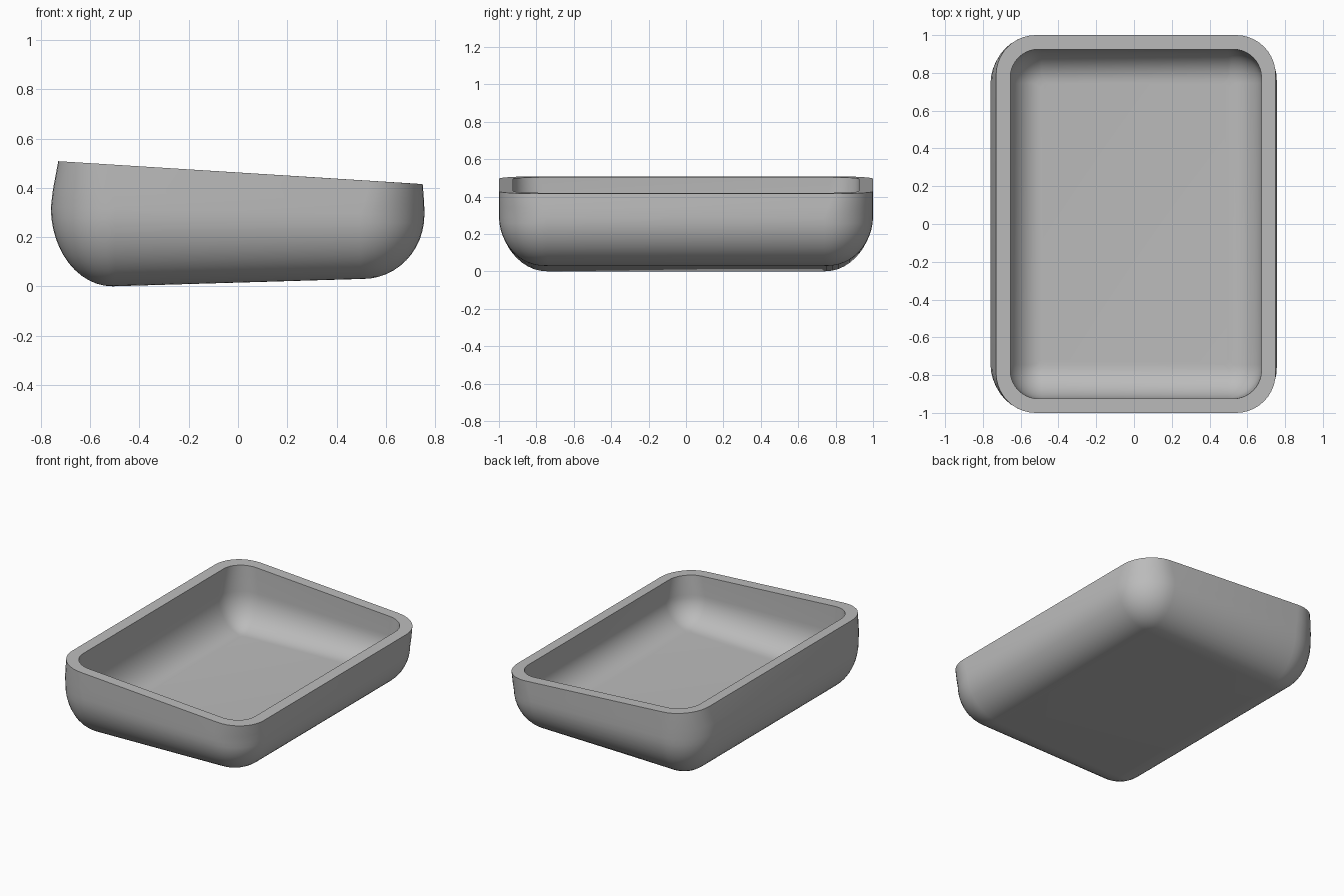
import bpy, bmesh, math

cube = bpy.data.objects.get("Cube")
if cube:
    bpy.data.objects.remove(cube, do_unlink=True)

grey = bpy.data.materials.new("plain grey")
grey.use_nodes = True
colour = (0.5, 0.5, 0.5, 1)
grey.diffuse_color = colour
grey.node_tree.nodes["Principled BSDF"].inputs["Base Color"].default_value = colour

CORNER_STEPS = 10


def ring(bm, left, right, half_y, radius, z_left, z_right):
    """Rounded rectangle lying on a plane that slopes along x."""
    verts = []
    for quarter in range(4):
        sx = 1 if quarter in (0, 3) else -1
        sy = 1 if quarter < 2 else -1
        cx = right - radius if sx > 0 else left + radius
        cy = sy * (half_y - radius)
        for i in range(CORNER_STEPS + 1):
            a = math.pi / 2 * (quarter + i / CORNER_STEPS)
            x = cx + radius * math.cos(a)
            y = cy + radius * math.sin(a)
            t = (x - left) / (right - left)
            verts.append(bm.verts.new((x, y, z_left + t * (z_right - z_left))))
    return verts


def bowl(bm, left, right, half_y, radius, curve, wall, floor, steps=12):
    """Rings of a quarter-round edge from the wall foot down to the floor."""
    rings = []
    for i in range(steps + 1):
        a = math.pi / 2 * i / steps
        inset, drop = curve * (1 - math.cos(a)), math.sin(a)
        z = [w + (f - w) * drop for w, f in zip(wall, floor)]
        rings.append(ring(bm, left + inset, right - inset, half_y - inset,
                          max(radius - inset, 0.03), *z))
    return rings


bm = bmesh.new()

# Outer shell from floor up to the sloping rim
outer = bowl(bm, -0.76, 0.757, 1.0, 0.26, 0.25, (0.32, 0.29), (0.0, 0.03))
outer.reverse()
outer.append(ring(bm, -0.752, 0.756, 1.0, 0.24, 0.39, 0.34))
outer.append(ring(bm, -0.73, 0.75, 1.0, 0.21, 0.508, 0.415))

# Inner hollow from the rim down to the floor
inner = [ring(bm, -0.655, 0.675, 0.925, 0.15, 0.503, 0.42)]
inner += bowl(bm, -0.67, 0.678, 0.925, 0.18, 0.18, (0.32, 0.29), (0.09, 0.115))

rings = outer + inner
for low, high in zip(rings, rings[1:]):
    n = len(low)
    for i in range(n):
        j = (i + 1) % n
        bm.faces.new((low[i], low[j], high[j], high[i]))
bm.faces.new(list(reversed(rings[0])))
bm.faces.new(rings[-1])
bmesh.ops.recalc_face_normals(bm, faces=bm.faces)

mesh = bpy.data.meshes.new("tray")
bm.to_mesh(mesh)
bm.free()
mesh.materials.append(grey)
tray = bpy.data.objects.new("tray", mesh)
bpy.context.collection.objects.link(tray)

bpy.ops.object.select_all(action="DESELECT")
tray.select_set(True)
bpy.context.view_layer.objects.active = tray
bpy.ops.object.shade_smooth_by_angle(angle=math.radians(35))
